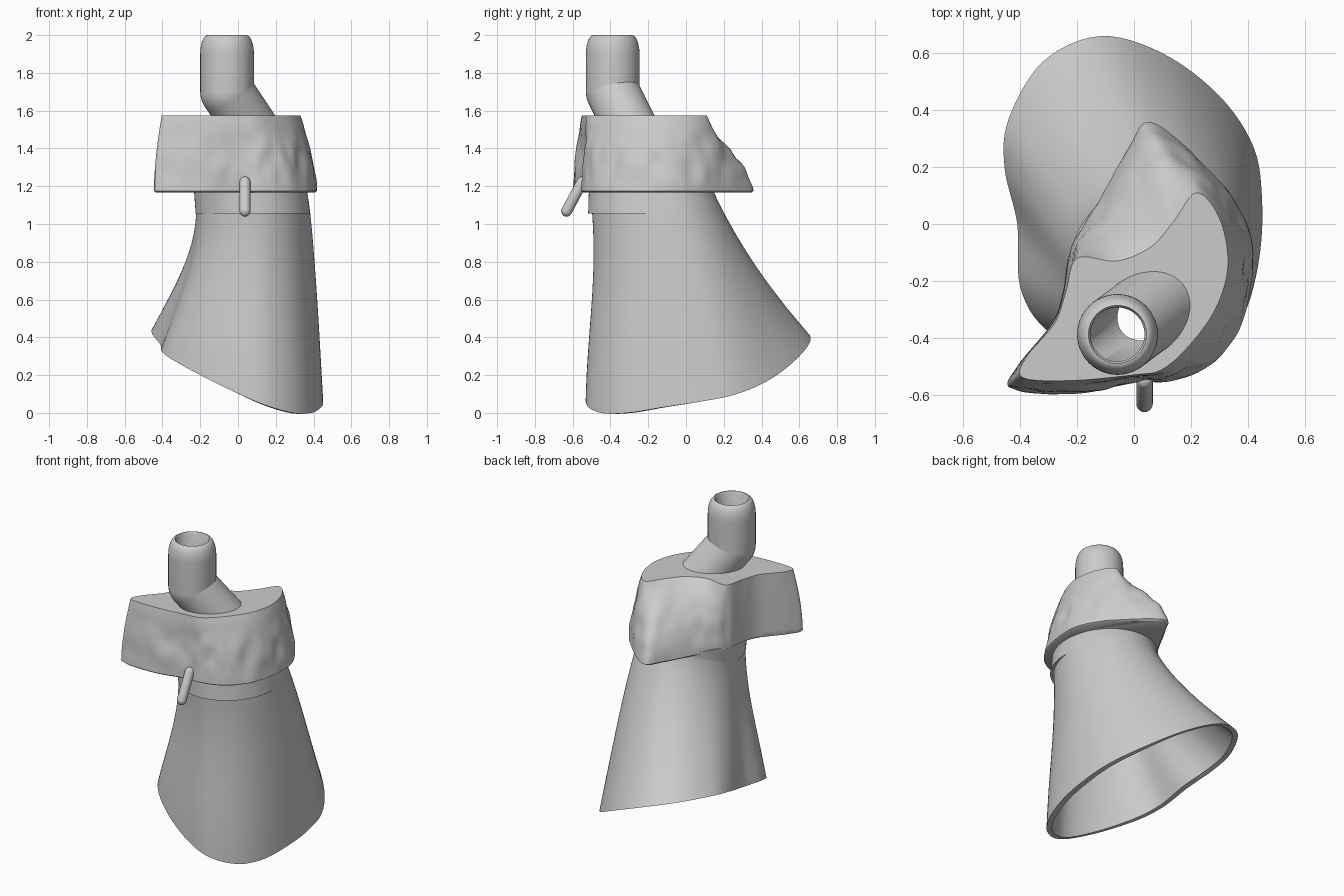
import bpy
import bmesh
from math import sin, cos, pi, radians
from mathutils import Vector, Quaternion, noise

default_cube = bpy.data.objects.get("Cube")
if default_cube:
    bpy.data.objects.remove(default_cube, do_unlink=True)

# One plain grey for the whole model
grey = bpy.data.materials.new("plain grey")
grey.use_nodes = True
colour = (0.6, 0.6, 0.6, 1)
grey.diffuse_color = colour
grey.node_tree.nodes["Principled BSDF"].inputs["Base Color"].default_value = colour


def loft(name, rings, looped=False):
    """Skin a stack of equal-length rings, capped unless looped."""
    bm = bmesh.new()
    rows = [[bm.verts.new(p) for p in ring] for ring in rings]
    pairs = list(zip(rows, rows[1:]))
    if looped:
        pairs.append((rows[-1], rows[0]))
    for low, high in pairs:
        for i in range(len(low)):
            k = (i + 1) % len(low)
            bm.faces.new((low[i], low[k], high[k], high[i]))
    if not looped:
        bm.faces.new(rows[0])
        bm.faces.new(rows[-1])
    bmesh.ops.recalc_face_normals(bm, faces=bm.faces)
    mesh = bpy.data.meshes.new(name)
    bm.to_mesh(mesh)
    bm.free()
    mesh.materials.append(grey)
    obj = bpy.data.objects.new(name, mesh)
    bpy.context.collection.objects.link(obj)
    return obj


def smooth_ring(points, steps):
    """Closed Catmull-Rom curve through the points."""
    pts = [Vector(p).to_3d() for p in points]
    n = len(pts)
    ring = []
    for i in range(n):
        a, b, c, d = (pts[(i + k) % n] for k in (-1, 0, 1, 2))
        for s in range(steps):
            t = s / steps
            ring.append(b + (c - a) * (t / 2)
                        + (a * 2 - b * 5 + c * 4 - d) * (t * t / 2)
                        + (b * 3 - a - c * 3 + d) * (t ** 3 / 2))
    return ring


def shrunk(ring, amount):
    """Move a ring towards its own middle, keeping its height."""
    middle = sum(ring, Vector()) / len(ring)
    result = []
    for p in ring:
        inward = middle - p
        inward.z = 0
        result.append(p + inward.normalized() * amount)
    return result


def oval(x, y, z, rx, ry, count, start=0.0):
    angles = [start + 2 * pi * i / count for i in range(count)]
    return [Vector((x + rx * cos(a), y + ry * sin(a), z)) for a in angles]


# Flared skirt: an oval neck blended into a tilted, dented rim
rim = smooth_ring([
    (.12, -.53, .05), (.29, -.45, 0), (.39, -.31, 0), (.44, -.12, .03),
    (.45, .08, .06), (.42, .27, .10), (.30, .45, .18), (.10, .60, .30),
    (-.12, .66, .40), (-.32, .57, .45), (-.44, .37, .45), (-.455, .2, .42),
    (-.41, 0, .36), (-.40, -.22, .32), (-.31, -.37, .26), (-.1, -.49, .15)], 6)
COUNT = len(rim)
START = radians(-80)


def neck(z, grow=0.0, shift=0.0):
    return oval(.065 + shift, -.185, z, .295 + grow, .325 + grow, COUNT, START)


def skirt_ring(t):
    """Bulges on the +x side, pinched at the waist on the front and -x sides."""
    ring = []
    directions = oval(0, 0, 0, 1, 1, COUNT, START)
    for top, low, out in zip(neck(1.19), rim, directions):
        p = top.lerp(low, t ** (1.15 - .5 * out.x))
        p -= out * (.045 * sin(pi * t) * (1 - t) * max(0, -out.x, -out.y))
        p.z = top.z + (low.z - top.z) * t
        ring.append(p)
    return ring


outside = [skirt_ring(i / 16) for i in range(17)]
inside = [shrunk(r, .034) for r in reversed(outside)]
skirt = loft("flared_skirt", outside + inside, looped=True)

# Shallow collar under the block
collar = loft("neck_collar", [neck(1.055, .008, .014), neck(1.19, .004),
                              neck(1.19, -.02), neck(1.055, -.015)], looped=True)

# Rough block: lower outline drawn in to a flat top
low_outline = smooth_ring((
    (-.43, -.58), (-.2, -.6), (0, -.56), (.15, -.55), (.29, -.48), (.39, -.33),
    (.42, -.1), (.37, .06), (.24, .22), (.06, .36), (-.02, .27), (-.12, .09),
    (-.22, -.08), (-.25, -.24), (-.29, -.35), (-.41, -.5)), 8)
top_outline = smooth_ring((
    (-.39, -.54), (-.22, -.55), (0, -.53), (.1, -.51), (.2, -.42), (.29, -.29),
    (.33, -.14), (.3, .02), (.22, .11), (.14, .01), (.06, -.08), (-.06, -.13),
    (-.2, -.12), (-.24, -.24), (-.28, -.35), (-.38, -.47)), 8)
BASE, TOP = 1.175, 1.575


def block_ring(u):
    ring = []
    for i, (low, high) in enumerate(zip(low_outline, top_outline)):
        p = low.lerp(high, u ** 1.7)
        p.z = BASE + (TOP - BASE) * u
        flat_side = i / len(low_outline) > .76
        if not flat_side:
            bump = noise.noise(Vector((p.x * 13, p.y * 13, p.z * 8))) - .5
            out = Vector((p.x - .03, p.y + .2, 0)).normalized()
            p += out * bump * .016 * sin(pi * min(1, u + .1))
        ring.append(p)
    return ring


levels = [block_ring(i / 16) for i in range(17)]
bottom_edge = [p - Vector((0, 0, .008)) for p in shrunk(levels[0], .012)]
block = loft("rough_block", [bottom_edge] + levels)

# Bent tube: upright above a round elbow, slanting into the block
AXIS = Vector((-.058, -.388, 0))
ELBOW = AXIS + Vector((0, 0, 1.7))
DOWN = Vector((0, 0, -1))
SLANT = Vector((.67, .5, -1)).normalized()
MITRE = SLANT + DOWN
TURN = DOWN.rotation_difference(SLANT)
SIDES = 48


def upright(radius, z):
    return oval(AXIS.x, AXIS.y, z, radius, radius, SIDES)


def elbow_ring(radius, share):
    part_turn = Quaternion().slerp(TURN, share)
    return [ELBOW + part_turn @ (p - ELBOW) for p in upright(radius, ELBOW.z)]


def mitre_ring(radius):
    ring = upright(radius, ELBOW.z)
    for p in ring:
        off = p - AXIS
        p.z -= (MITRE.x * off.x + MITRE.y * off.y) / MITRE.z
    return ring


def slanted_to(ring, z):
    return [p + SLANT * ((z - p.z) / SLANT.z) for p in ring]


OUTER, BORE, BURIED = .142, .095, 1.545
lip = [upright(OUTER - .04 * (1 - cos(a)), 1.9 + .1 * sin(a))
       for a in (radians(10 * k) for k in range(10))]
elbow = [elbow_ring(OUTER, 1 - k / 6) for k in range(7)]
tube_rings = [slanted_to(elbow[0], BURIED)] + elbow + lip
tube_rings += [upright(BORE, 1.99), mitre_ring(BORE),
               slanted_to(mitre_ring(BORE), BURIED)]
tube = loft("bent_tube", tube_rings, looped=True)

# Hollow the block and open it to the tube
cavity = loft("cavity_cutter", [shrunk(neck(z), .036) for z in (1.1, 1.19)]
              + [oval(.05, -.25, 1.36, .22, .21, COUNT, START),
                 oval(.04, -.3, 1.53, .19, .15, COUNT, START)])
bore = loft("bore_cutter", [slanted_to(mitre_ring(BORE), z) for z in (1.45, 1.59)])
for cutter in (cavity, bore):
    cutter.hide_render = True
    cutter.hide_viewport = True
    cutter.display_type = 'WIRE'
    cut = block.modifiers.new(cutter.name, 'BOOLEAN')
    cut.operation = 'DIFFERENCE'
    cut.solver = 'EXACT'
    cut.object = cutter

# Small round-ended peg at the front
tip, root = Vector((.037, -.632, 1.068)), Vector((.037, -.55, 1.222))
along = (root - tip).normalized()
across = Vector((1, 0, 0))
third = along.cross(across)
PEG = .029


def peg_ring(centre, angle):
    r = PEG * cos(angle)
    c = centre + along * PEG * sin(angle)
    return [c + across * q.x + third * q.y for q in oval(0, 0, 0, r, r, 20)]


dome = [radians(a) for a in range(0, 90, 17)]
peg = loft("front_peg", [peg_ring(tip, -a) for a in reversed(dome)]
           + [peg_ring(root, a) for a in dome])

# Smooth shading with crisp edges
bpy.ops.object.select_all(action='DESELECT')
for part in (skirt, collar, block, tube, peg):
    part.select_set(True)
bpy.context.view_layer.objects.active = block
bpy.ops.object.shade_smooth_by_angle(angle=radians(35))
